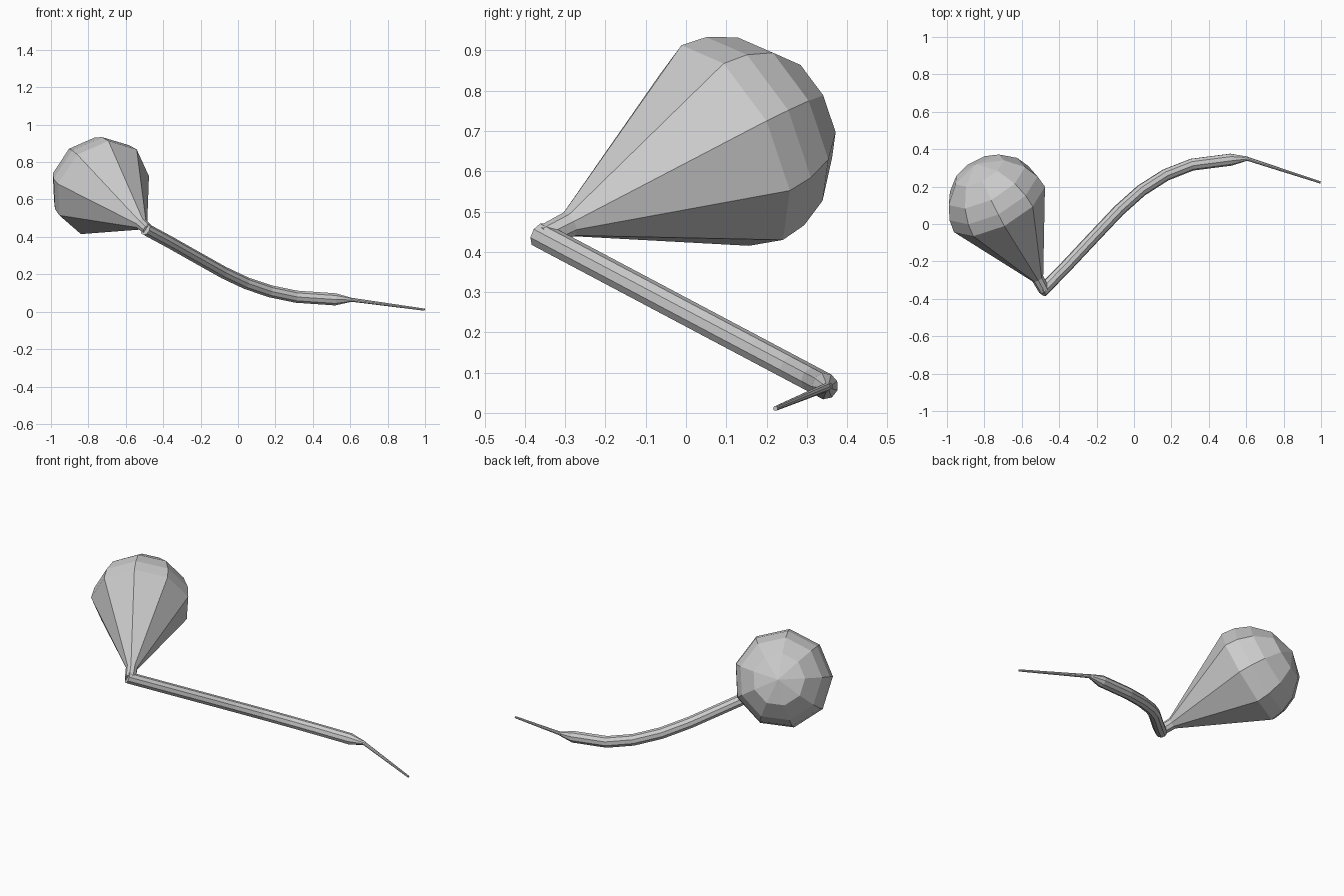
import bpy, bmesh
from math import sin, cos, pi, radians
from mathutils import Vector

if "Cube" in bpy.data.objects:
    bpy.data.objects.remove(bpy.data.objects["Cube"])

SIDES = 9

def loft(name, points, radii, ref, sides=SIDES):
    """Flat-shaded tube through points; a zero radius closes to a single tip."""
    pts = [Vector(p) for p in points]
    bm = bmesh.new()
    rings = []
    for i, (p, r) in enumerate(zip(pts, radii)):
        t = (pts[min(i + 1, len(pts) - 1)] - pts[max(i - 1, 0)]).normalized()
        u = (Vector(ref) - t * t.dot(Vector(ref))).normalized()
        v = t.cross(u)
        if r == 0:
            rings.append([bm.verts.new(p)] * sides)
        else:
            rings.append([bm.verts.new(p + r * (u * cos(a) + v * sin(a)))
                          for a in (2 * pi * k / sides for k in range(sides))])
    for a, b in zip(rings, rings[1:]):
        for k in range(sides):
            j = (k + 1) % sides
            if b[0] is b[1]:
                bm.faces.new((a[k], a[j], b[0]))
            else:
                bm.faces.new((a[k], a[j], b[j], b[k]))
    bm.faces.new(list(reversed(rings[0])))
    if radii[-1]:
        bm.faces.new(rings[-1])
    bmesh.ops.recalc_face_normals(bm, faces=bm.faces)
    mesh = bpy.data.meshes.new(name)
    bm.to_mesh(mesh)
    bm.free()
    obj = bpy.data.objects.new(name, mesh)
    bpy.context.collection.objects.link(obj)
    return obj

# Bulb: short neck, long cone, then a domed end
base = Vector((-0.515, -0.29, 0.468))
centre = Vector((-0.725, 0.097, 0.66))
axis = (centre - base).normalized()
R = 0.277
dome = [0, 15, 33, 58, 90]
pts = [base - axis * 0.08, base] + [centre + axis * R * sin(radians(d)) for d in dome]
rad = [0.03, 0.033] + [R * cos(radians(d)) for d in dome[:-1]] + [0]
loft("bulb", pts, rad, (0.025, -0.095, 0.26))

# Curved handle lying in one tilted plane, tapering at its far end
plan = [(-0.495, -0.362), (-0.37, -0.235), (-0.22, -0.075), (-0.08, 0.073), (0.04, 0.18),
        (0.17, 0.263), (0.31, 0.318), (0.52, 0.345), (0.61, 0.35)]
path = [(x, y, 0.44 - 0.53 * (y + 0.36)) for x, y in plan]
loft("handle", path, [0.033] * 8 + [0.01], (0, 0.47, 0.88))

# Thin pointed tip
loft("tip", [(0.59, 0.354, 0.066), (0.997, 0.222, 0.011)], [0.011, 0.006], (0, 0, 1))
